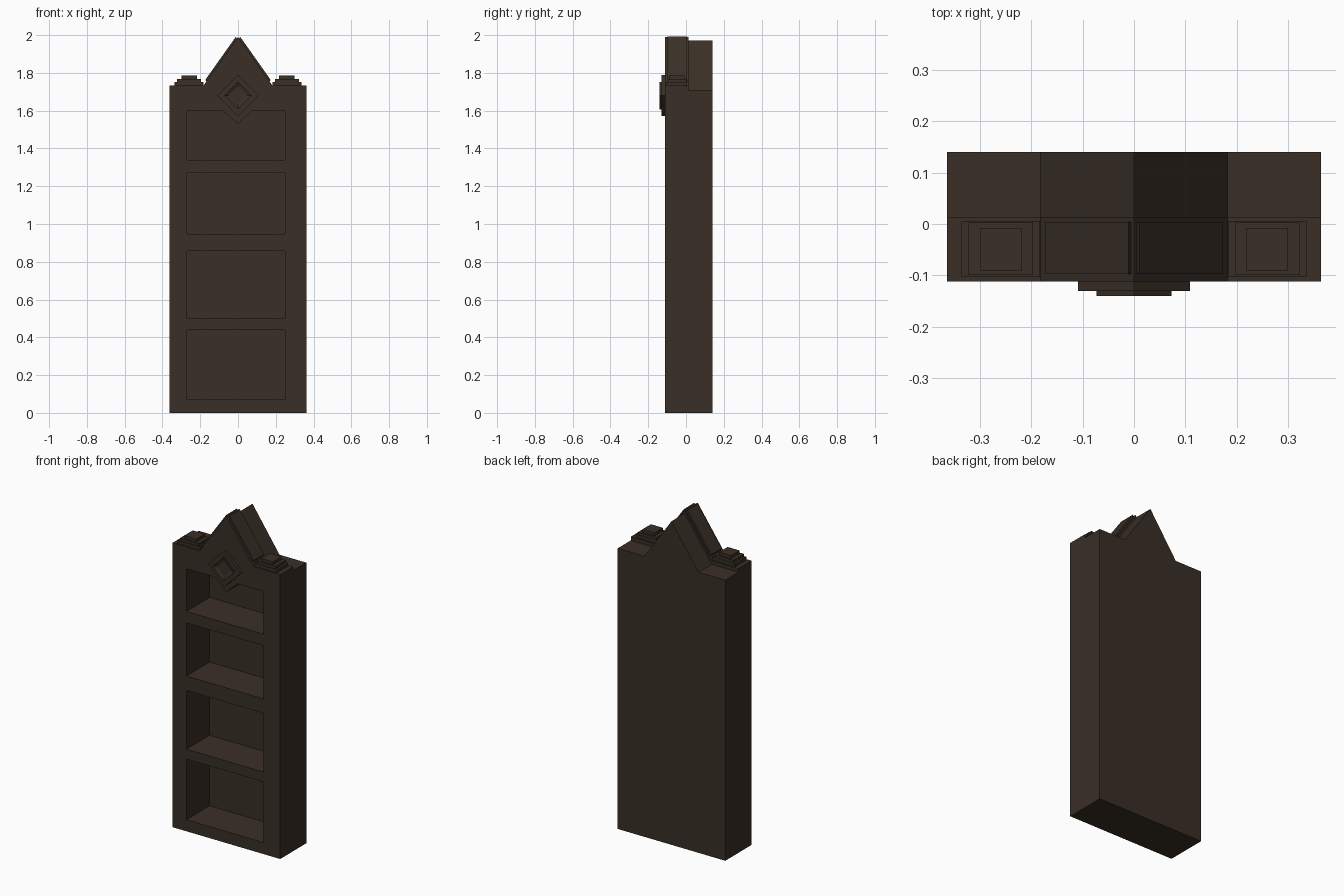
import bpy, bmesh
from mathutils import Vector

cube = bpy.data.objects.get("Cube")
if cube:
    bpy.data.objects.remove(cube, do_unlink=True)

# One dark wood colour
wood = bpy.data.materials.new("dark_walnut")
wood.use_nodes = True
colour = (0.041, 0.028, 0.019, 1)
wood.diffuse_color = colour
bsdf = wood.node_tree.nodes["Principled BSDF"]
bsdf.inputs["Base Color"].default_value = colour
bsdf.inputs["Roughness"].default_value = 0.8


def finish(name, bm):
    bmesh.ops.recalc_face_normals(bm, faces=bm.faces[:])
    mesh = bpy.data.meshes.new(name)
    bm.to_mesh(mesh)
    bm.free()
    mesh.materials.append(wood)
    obj = bpy.data.objects.new(name, mesh)
    bpy.context.scene.collection.objects.link(obj)
    return obj


def extrude_profile(name, points, front, back, recess=None):
    """Extrude an x-z outline in y; recess = (inset width, depth) on the front."""
    bm = bmesh.new()
    face = bm.faces.new([bm.verts.new((x, back, z)) for x, z in points])
    result = bmesh.ops.extrude_face_region(bm, geom=[face], use_keep_orig=True)
    verts = [g for g in result["geom"] if isinstance(g, bmesh.types.BMVert)]
    bmesh.ops.translate(bm, verts=verts, vec=(0, front - back, 0))
    bmesh.ops.recalc_face_normals(bm, faces=bm.faces[:])
    if recess:
        cap = min(bm.faces, key=lambda f: f.calc_center_median().y)
        bmesh.ops.inset_region(bm, faces=[cap], thickness=recess[0])
        bmesh.ops.translate(bm, verts=cap.verts[:], vec=(0, recess[1], 0))
    return finish(name, bm)


def box(name, low, high):
    low, high = Vector(low), Vector(high)
    points = [(low.x, low.z), (high.x, low.z), (high.x, high.z), (low.x, high.z)]
    return extrude_profile(name, points, low.y, high.y)


def gabled(width, shoulder, foot, peak):
    return [(-width, 0), (width, 0), (width, shoulder), (foot, shoulder),
            (0, peak), (-foot, shoulder), (-width, shoulder)]


HALF, FOOT, FRONT, SEAM, BACK = 0.363, 0.182, -0.112, 0.013, 0.14

# Case in two layers, the front one slightly taller
front_case = extrude_profile("front_case", gabled(HALF, 1.733, FOOT, 1.99), FRONT, SEAM)
back_case = extrude_profile("back_case", gabled(HALF, 1.71, FOOT, 1.972), SEAM, BACK)

# Shelf openings, the top one with a pointed drop in the middle
LEFT, RIGHT = -0.27, 0.25
openings = [[(LEFT, low), (RIGHT, low), (RIGHT, high), (LEFT, high)]
            for low, high in ((0.07, 0.44), (0.50, 0.858), (0.946, 1.27))]
openings.append([(LEFT, 1.34), (RIGHT, 1.34), (RIGHT, 1.60),
                 (0.075, 1.60), (0, 1.53), (-0.08, 1.60), (LEFT, 1.60)])
cutters = [extrude_profile("opening_cutter", p, FRONT - 0.1, 0.112) for p in openings]
for case in (front_case, back_case):
    for cutter in cutters:
        mod = case.modifiers.new("opening", "BOOLEAN")
        mod.operation = "DIFFERENCE"
        mod.solver = "EXACT"
        mod.object = cutter
    bpy.context.view_layer.update()
    evaluated = case.evaluated_get(bpy.context.evaluated_depsgraph_get())
    cut_mesh = bpy.data.meshes.new_from_object(evaluated)
    case.modifiers.clear()
    case.data = cut_mesh
for cutter in cutters:
    bpy.data.objects.remove(cutter, do_unlink=True)

for side, label in ((1, "left"), (-1, "right")):
    # Raised strip along each gable slope
    slope = (1.99 - 1.733) / FOOT
    a, b = 0.003, 0.165
    za, zb = 1.99 - slope * a, 1.99 - slope * b
    strip = [(a, za - 0.01), (b, zb - 0.01), (b + 0.008, zb + 0.006), (a + 0.008, za + 0.006)]
    extrude_profile(label + "_gable_strip", [(side * x, z) for x, z in strip], -0.097, 0.004)

    # Stepped shoulder block
    tiers = ((0.183, 0.335, -0.103, 0.005, 1.752),
             (0.196, 0.322, -0.099, 0.003, 1.768),
             (0.218, 0.299, -0.09, -0.008, 1.786))
    for i, (x0, x1, y0, y1, top) in enumerate(tiers, 1):
        xs = sorted((side * x0, side * x1))
        box(f"{label}_shoulder_step_{i}", (xs[0], y0, 1.725), (xs[1], y1, top))


# Layered diamond ornament
def diamond(name, radius, front, back, recess=None):
    z = 1.68
    points = [(-radius, z), (0, z - radius), (radius, z), (0, z + radius)]
    extrude_profile(name, points, front, back, recess)


diamond("diamond_base", 0.109, -0.13, FRONT + 0.005)
diamond("diamond_centre", 0.073, -0.14, -0.125, (0.024, 0.008))
